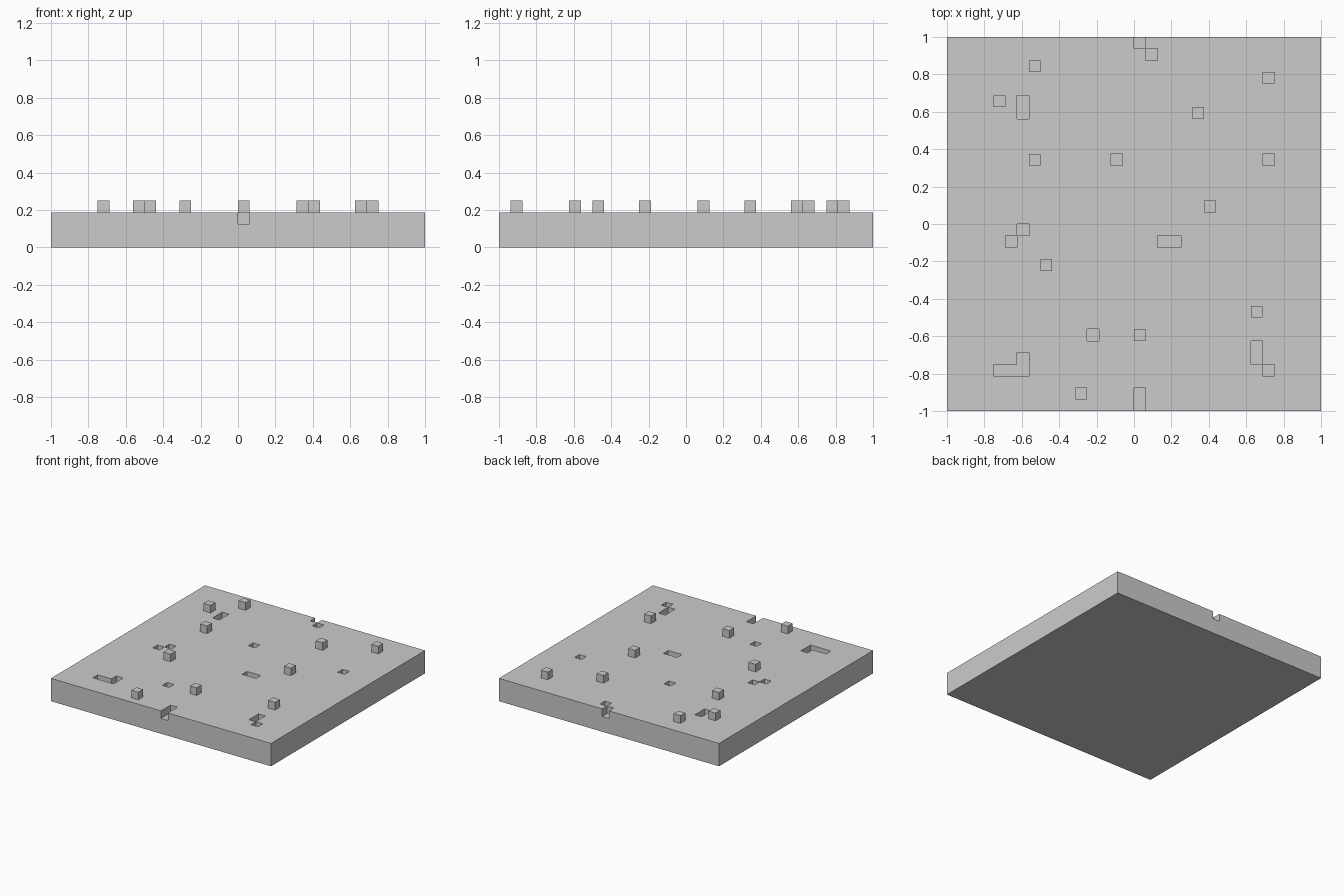
import bpy, bmesh

if "Cube" in bpy.data.objects:
    bpy.data.objects.remove(bpy.data.objects["Cube"])

N, U = 32, 2 / 32            # cells per side, cell size
SLAB, STUD, PIT = 3, 4, 2    # heights in cells
LEVELS = [0, PIT, SLAB, STUD]

# Raised studs and sunken pits, as cells counted from the centre
studs = [(-12, 10), (-9, 13), (-9, 5), (-8, -4), (-5, -15),
         (0, -10), (5, 9), (6, 1), (10, -8), (11, 12)]
pits = [(0, 15), (1, 14), (-10, 9), (-10, 10), (-2, 5), (11, 5),
        (-10, -1), (-11, -2), (2, -2), (3, -2), (-4, -10),
        (-12, -13), (-11, -13), (-10, -13), (-10, -12),
        (10, -11), (10, -12), (11, -13), (0, -15), (0, -16)]

height = {(i, j): SLAB for i in range(-N // 2, N // 2) for j in range(-N // 2, N // 2)}
height.update({c: STUD for c in studs})
height.update({c: PIT for c in pits})

bm = bmesh.new()


def quad(*corners):
    bm.faces.new([bm.verts.new((x * U, y * U, z * U)) for x, y, z in corners])


for (i, j), h in height.items():
    # Top and underside of the cell
    ring = [(i, j), (i + 1, j), (i + 1, j + 1), (i, j + 1)]
    quad(*[(x, y, h) for x, y in ring])
    quad(*[(x, y, 0) for x, y in reversed(ring)])
    # Walls wherever the neighbour is lower
    for k, (dx, dy) in enumerate([(0, -1), (1, 0), (0, 1), (-1, 0)]):
        low = height.get((i + dx, j + dy), 0)
        a, b = ring[k], ring[(k + 1) % 4]
        for z0, z1 in zip(LEVELS, LEVELS[1:]):
            if low <= z0 and z1 <= h:
                quad((*a, z0), (*b, z0), (*b, z1), (*a, z1))

bmesh.ops.remove_doubles(bm, verts=bm.verts, dist=1e-4)

# Studded plate
mesh = bpy.data.meshes.new("studded_plate")
bm.to_mesh(mesh)
bm.free()
plate = bpy.data.objects.new("studded_plate", mesh)
bpy.context.collection.objects.link(plate)
